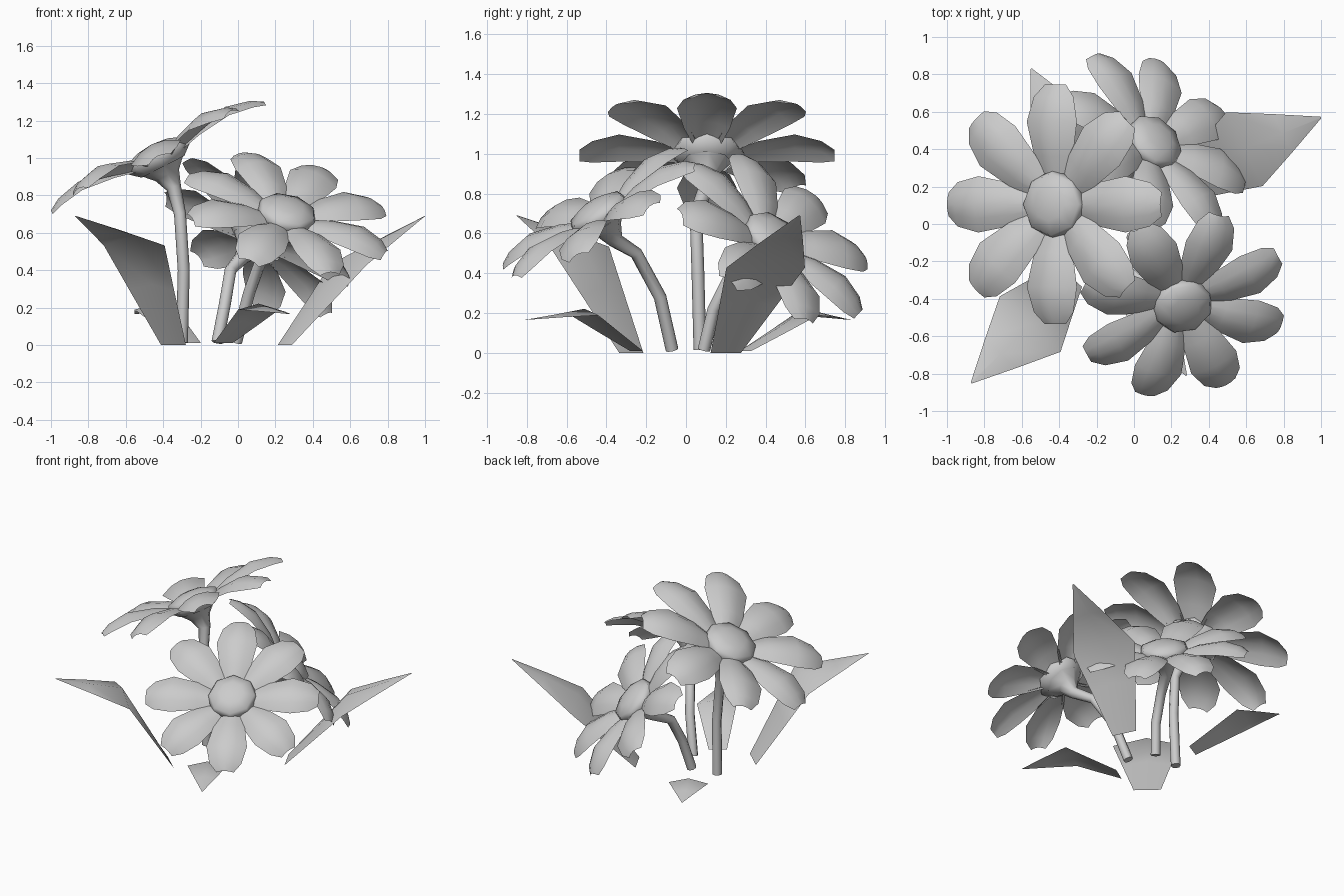
import bpy, bmesh
from math import radians, sin, cos, pi
from mathutils import Vector, Matrix

cube = bpy.data.objects.get("Cube")
if cube:
    bpy.data.objects.remove(cube)

grey = bpy.data.materials.new("light_grey")
grey.use_nodes = True
grey.diffuse_color = (0.6, 0.6, 0.6, 1)
grey.node_tree.nodes["Principled BSDF"].inputs["Base Color"].default_value = (0.6, 0.6, 0.6, 1)


def finish(name, mesh):
    obj = bpy.data.objects.new(name, mesh)
    bpy.context.collection.objects.link(obj)
    mesh.materials.clear()
    mesh.materials.append(grey)
    mesh.shade_smooth()
    return obj


def add_strip(bm, rows):
    """Skin neighbouring rows of points with quads."""
    rows = [[bm.verts.new(p) for p in row] for row in rows]
    for a, b in zip(rows, rows[1:]):
        for i in range(len(a) - 1):
            bm.faces.new((a[i], b[i], b[i + 1], a[i + 1]))


def from_bmesh(name, bm):
    mesh = bpy.data.meshes.new(name)
    bm.to_mesh(mesh)
    bm.free()
    return finish(name, mesh)


# Petal outline: distance from centre, half width, height (unit flower)
PETAL = [(0.15, 0.085, -0.03), (0.40, 0.18, 0.06), (0.69, 0.235, 0.11),
         (0.90, 0.185, 0.06), (1.0, 0.10, 0.0)]


def make_petals(name, matrix, lifts):
    """Eight petals; every second one sits a little higher."""
    bm = bmesh.new()
    for k in range(8):
        turn = matrix @ Matrix.Rotation(k * pi / 4, 4, 'Z')
        add_strip(bm, [[turn @ Vector((r, t * w, h + lifts[k % 2] * r - 0.33 * w * t * t))
                        for t in (-1, -0.5, 0, 0.5, 1)] for r, w, h in PETAL])
    return from_bmesh(name, bm)


def make_disc(name, matrix):
    """Eight-sided domed flower centre."""
    bm = bmesh.new()
    rings = [(0.2, -0.1), (0.295, -0.02), (0.26, 0.05), (0.14, 0.095), (0.001, 0.11)]
    add_strip(bm, [[matrix @ Vector((r * cos(k * pi / 4), r * sin(k * pi / 4), h))
                    for k in range(9)] for r, h in rings])
    bmesh.ops.remove_doubles(bm, verts=bm.verts, dist=0.002)
    return from_bmesh(name, bm)


def make_stem(name, points, matrix):
    """Round stalk that flares into the underside of the flower."""
    path = [(Vector(p), 0.032) for p in points]
    path += [(matrix @ Vector((0, 0, h)), r)
             for h, r in ((-0.3, 0.04), (-0.18, 0.07), (-0.09, 0.125))]
    curve = bpy.data.curves.new(name, 'CURVE')
    curve.dimensions = '3D'
    curve.bevel_depth = 1
    curve.bevel_resolution = 2
    curve.use_fill_caps = True
    spline = curve.splines.new('POLY')
    spline.points.add(len(path) - 1)
    for point, (co, r) in zip(spline.points, path):
        point.co = (*co, 1)
        point.radius = r
    helper = bpy.data.objects.new(name + "_path", curve)
    bpy.context.collection.objects.link(helper)
    graph = bpy.context.evaluated_depsgraph_get()
    mesh = bpy.data.meshes.new_from_object(helper.evaluated_get(graph))
    bpy.data.objects.remove(helper)
    return finish(name, mesh)


# Flowers: centre, radius, tilt, direction of tilt, petal turn, petal lifts, stem points
FLOWERS = {
    "tall": ((-0.43, 0.105, 1.01), 0.64, 27, 180, 0, (0, 0.06),
             [(-0.3, 0.07, 0.015), (-0.29, 0.06, 0.4), (-0.31, 0.05, 0.7)]),
    "front": ((0.262, -0.44, 0.705), 0.575, 34, -67, 5, (0.01, -0.01),
              [(-0.01, -0.07, 0.015), (0.06, -0.13, 0.28), (0.14, -0.25, 0.5)]),
    "back": ((0.11, 0.44, 0.58), 0.575, 48, 45, -15, (0.01, -0.01),
             [(-0.11, 0.09, 0.015), (-0.07, 0.14, 0.22), (-0.04, 0.23, 0.4)]),
}
for name, (centre, radius, tilt, heading, turn, lifts, stem) in FLOWERS.items():
    matrix = (Matrix.Translation(centre)
              @ Matrix.Rotation(radians(heading), 4, 'Z')
              @ Matrix.Rotation(radians(tilt), 4, 'Y')
              @ Matrix.Rotation(radians(turn), 4, 'Z')
              @ Matrix.Scale(radius, 4))
    make_petals(name + "_flower_petals", matrix, lifts)
    make_disc(name + "_flower_centre", matrix)
    make_stem(name + "_flower_stem", stem, matrix)


def make_leaf(name, base, middle, tip, base_width, width):
    """Pointed leaf with a raised midrib, widest at the middle."""
    base, middle, tip = Vector(base), Vector(middle), Vector(tip)
    side = (tip - base).cross(Vector((0, 0, 1))).normalized()
    stations = [(base, base_width, 0.0),
                (base.lerp(middle, 0.55), (base_width + width) * 0.52, 0.2),
                (middle, width, 0.25),
                (middle.lerp(tip, 0.5), width * 0.52, 0.2),
                (tip, 0.004, 0)]
    bm = bmesh.new()
    add_strip(bm, [[c + side * w * t + Vector((0, 0, fold * w * (0.5 - abs(t))))
                    for t in (-1, 0, 1)] for c, w, fold in stations])
    return from_bmesh(name, bm)


make_leaf("front_right_leaf", (-0.345, -0.275, 0), (-0.555, -0.535, 0.56), (-0.87, -0.85, 0.69), 0.09, 0.22)
make_leaf("left_leaf", (0.25, 0.2, 0), (0.59, 0.4, 0.455), (1.0, 0.57, 0.69), 0.085, 0.22)
make_leaf("back_leaf", (-0.25, 0.3, 0.01), (-0.44, 0.6, 0.205), (-0.55, 0.83, 0.165), 0.06, 0.13)
make_leaf("front_leaf", (-0.08, -0.25, 0.01), (0.11, -0.51, 0.205), (0.28, -0.81, 0.165), 0.06, 0.13)
